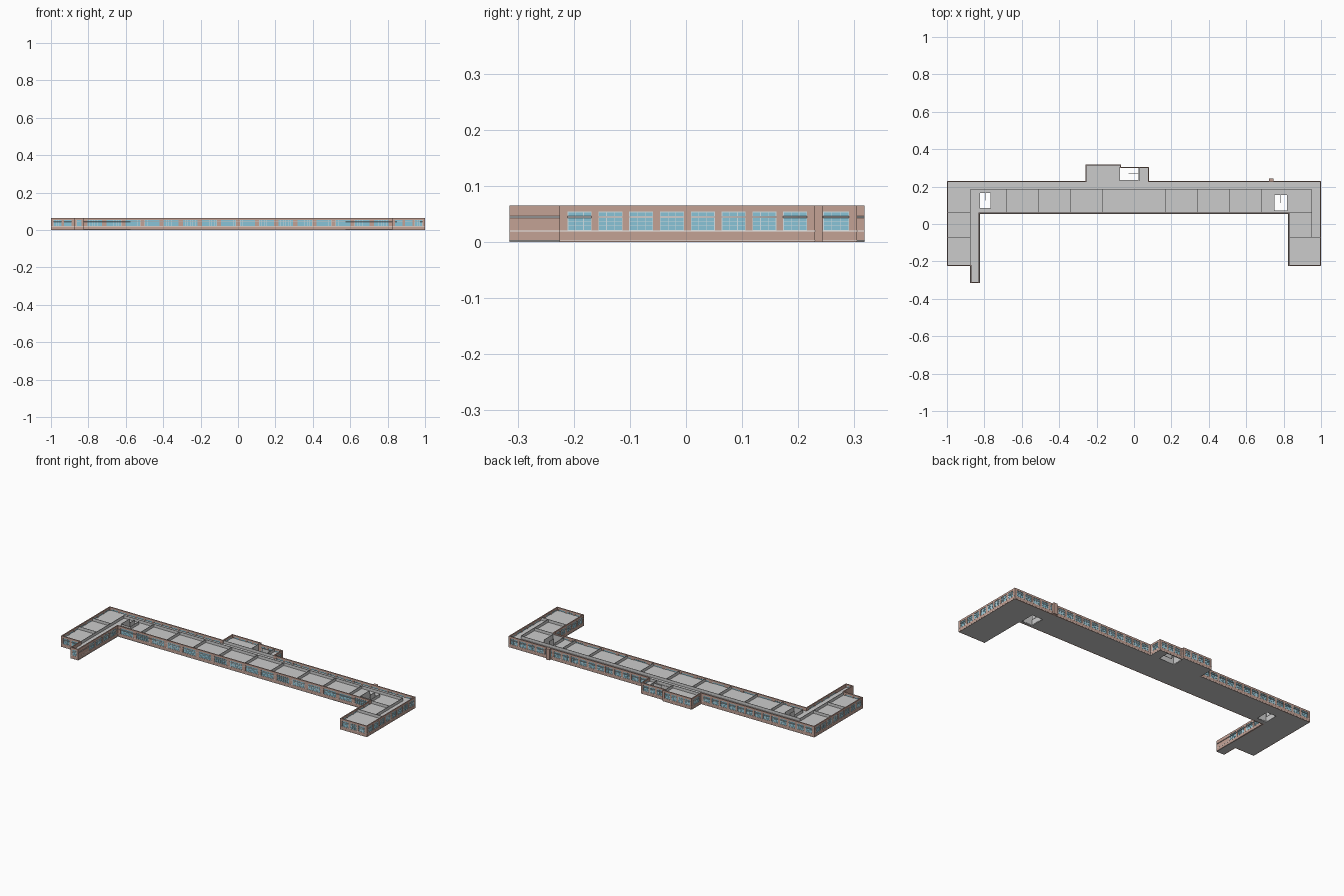
import bpy, bmesh
from mathutils import Vector

if "Cube" in bpy.data.objects:
    bpy.data.objects.remove(bpy.data.objects["Cube"])

H, T = 0.065, 0.006            # wall height and thickness
SILL, HEAD = 0.020, 0.054      # window opening
CEIL = 0.046                   # top of the roof deck inside the parapet

# Building outline, counter-clockwise; third value = number of windows in the wall starting there
PLAN = [(-1, -.225, 2), (-.875, -.225, 0), (-.875, -.315, 1), (-.825, -.315, 4),
        (-.825, .055, 16), (.825, .055, 5), (.825, -.225, 3), (1, -.225, 8),
        (1, .23, 16), (.08, .23, 1), (.08, .305, 3), (-.07, .305, 0),
        (-.07, .318, 4), (-.26, .318, 1), (-.26, .23, 13), (-1, .23, 8)]
# Stair openings: x0, x1, y0, y1
WELLS = [(-.83 + .005, -.765, .085, .165), (.75, .82, .07, .155), (-.075, .025, .235, .30)]

parts = {}


def box(part, x0, x1, y0, y1, z0, z1):
    bm = parts.setdefault(part, bmesh.new())
    v = [bm.verts.new((x, y, z)) for z in (z0, z1)
         for x, y in ((x0, y0), (x1, y0), (x1, y1), (x0, y1))]
    for f in ((3, 2, 1, 0), (4, 5, 6, 7), (0, 1, 5, 4), (1, 2, 6, 5), (2, 3, 7, 6), (3, 0, 4, 7)):
        bm.faces.new([v[i] for i in f])


def wall_box(part, p, d, u0, u1, v0, v1, z0, z1):
    """Box in wall coordinates: u along the wall, v inwards."""
    n = Vector((-d.y, d.x))
    a, b = p + d * u0 + n * v0, p + d * u1 + n * v1
    box(part, min(a.x, b.x), max(a.x, b.x), min(a.y, b.y), max(a.y, b.y), z0, z1)


def window(p, d, u0, u1):
    f = 0.0012
    wall_box("window_glass", p, d, u0, u1, .0025, .0035, SILL, HEAD)
    cols, rows = max(2, round((u1 - u0) / .014)), 4
    for i in range(cols + 1):
        u = u0 + (u1 - u0 - f) * i / cols
        wall_box("window_frames", p, d, u, u + f, .0015, .0045, SILL, HEAD)
    for i in range(rows + 1):
        z = SILL + (HEAD - SILL - f) * i / rows
        wall_box("window_frames", p, d, u0, u1, .0015, .0045, z, z + f)


# Outer walls with real window openings, sill band and base band
pts = [Vector(c[:2]) for c in PLAN]
N = len(pts)
for i, (_, _, count) in enumerate(PLAN):
    p, q = pts[i], pts[(i + 1) % N]
    L = (q - p).length
    d = (q - p).normalized()
    nxt = (pts[(i + 2) % N] - q).normalized()
    end = L + (T if d.cross(nxt) < 0 else 0)       # fill inner notch at reflex corners
    start = 0.095 if i == 3 else 0.008             # blank end on the narrow corridor wing
    wall_box("brick_walls", p, d, 0, end, 0, T, 0, SILL)
    wall_box("brick_walls", p, d, 0, end, 0, T, HEAD, H)
    wall_box("white_bands", p, d, 0, L, -.0006, .001, .0185, .0200)
    wall_box("white_bands", p, d, 0, L, -.0006, .001, .0025, .0035)
    u = 0
    pitch = (L - start - .008) / count if count else 0
    for k in range(count):
        a = start + pitch * k + pitch * .11
        b = a + pitch * .78
        wall_box("brick_walls", p, d, u, a, 0, T, SILL, HEAD)
        window(p, d, a, b)
        u = b
    wall_box("brick_walls", p, d, u, end, 0, T, SILL, HEAD)

# Small shaft on the back wall
box("back_shaft", .723, .747, .228, .243, 0, H)

# Thin inner partitions: corridors, then room dividers
t, top = .0012, .063


def part_x(x, y0, y1):
    box("partitions", x - t, x + t, y0, y1, .003, top)


def part_y(y, x0, x1):
    box("partitions", x0, x1, y - t, y + t, .003, top)


part_y(.185, -.875, .95)
part_x(-.875, -.225, .185)
part_x(.95, -.07, .185)
for k in range(9):
    part_x(-.68 + .17 * k, .058, .185)
for y in (-.07, .06):
    part_y(y, -.997, -.875)
    part_y(y, .828, .95)
part_y(-.07, .95, .997)
part_y(.23, -.26, .08)
part_x(-.075, .23, .305)
part_x(.028, .23, .305)
# Stair enclosures with a spine between the flights
for x0, x1, y0, y1 in WELLS[:2]:
    part_x(x0, y0, y1)
    part_x(x1, y0, y1)
    part_y(y0, x0, x1)
    part_x((x0 + x1) / 2, (y0 + y1) / 2, y1)
part_y(.268, -.03, .025)


def slab(name, z0, z1):
    """Flat filled outline with the stair openings left out."""
    cu = bpy.data.curves.new(name, 'CURVE')
    cu.dimensions, cu.fill_mode, cu.extrude = '2D', 'BOTH', (z1 - z0) / 2
    loops = [[tuple(p) for p in pts]]
    loops += [[(a, c), (b, c), (b, e), (a, e)] for a, b, c, e in WELLS]
    for loop in loops:
        s = cu.splines.new('POLY')
        s.points.add(len(loop) - 1)
        for pt, (x, y) in zip(s.points, loop):
            pt.co = (x * .999, y * .999, 0, 1)
        s.use_cyclic_u = True
    ob = bpy.data.objects.new(name, cu)
    ob.location.z = (z0 + z1) / 2
    bpy.context.collection.objects.link(ob)
    bpy.ops.object.select_all(action='DESELECT')
    ob.select_set(True)
    bpy.context.view_layer.objects.active = ob
    bpy.ops.object.convert(target='MESH')


slab("floor_slab", 0, .003)
slab("roof_deck", CEIL - .003, CEIL)

# Turn the collected parts into objects
colours = {"brick_walls": (.55, .36, .30, 1), "back_shaft": (.55, .36, .30, 1),
           "window_glass": (.25, .55, .68, 1), "window_frames": (.62, .74, .78, 1),
           "white_bands": (.9, .88, .86, 1)}
for name, bm in parts.items():
    bmesh.ops.recalc_face_normals(bm, faces=bm.faces)
    me = bpy.data.meshes.new(name)
    bm.to_mesh(me)
    bm.free()
    if name in colours:
        mat = bpy.data.materials.new(name)
        mat.diffuse_color = colours[name]
        mat.use_nodes = True
        mat.node_tree.nodes["Principled BSDF"].inputs["Base Color"].default_value = mat.diffuse_color
        me.materials.append(mat)
    bpy.context.collection.objects.link(bpy.data.objects.new(name, me))
